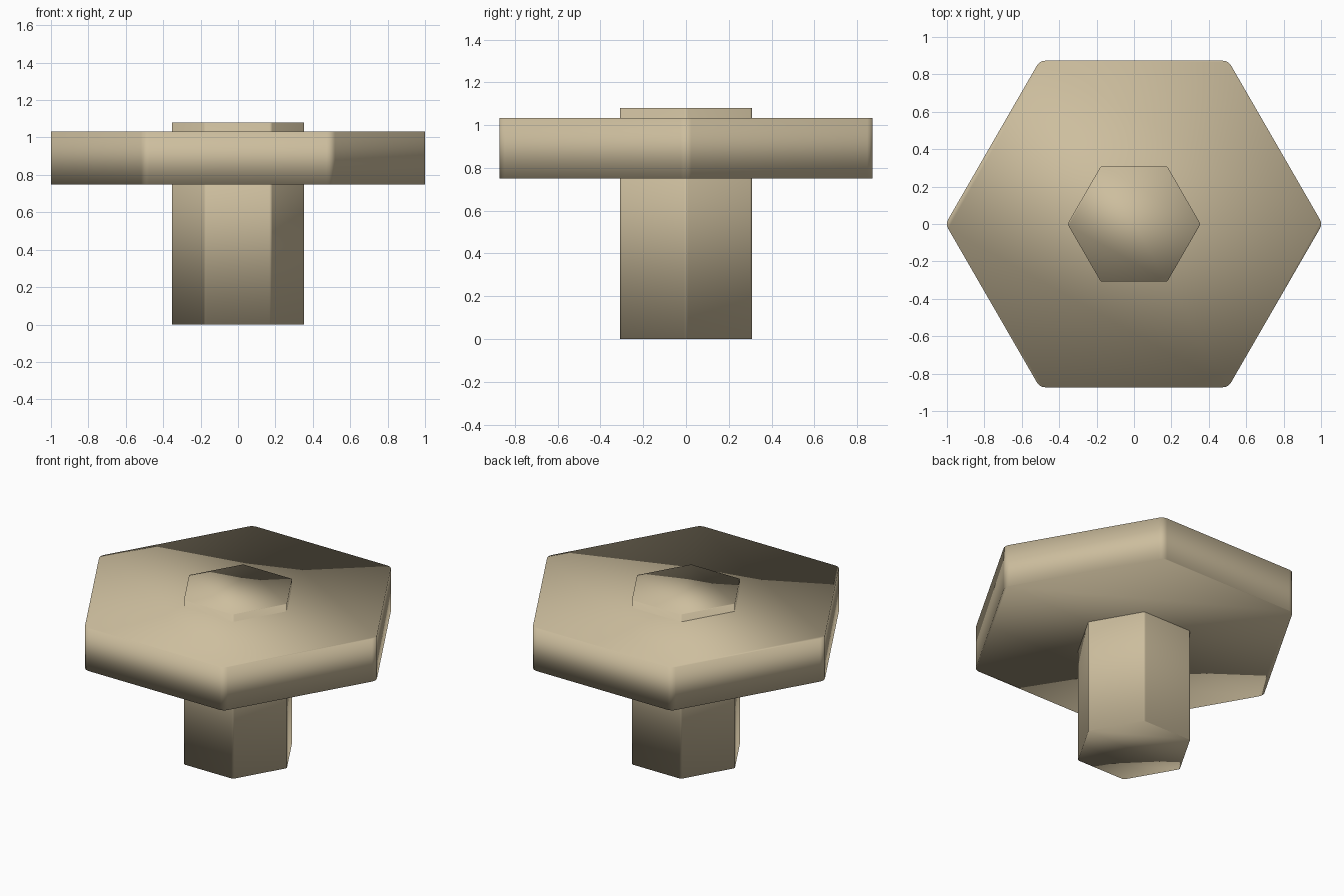
import bpy, bmesh, math
from mathutils import Vector

if "Cube" in bpy.data.objects:
    bpy.data.objects.remove(bpy.data.objects["Cube"])

tan = bpy.data.materials.new("warm_tan")
tan.diffuse_color = (0.61, 0.515, 0.342, 1.0)
tan.use_nodes = True
tan.node_tree.nodes["Principled BSDF"].inputs["Base Color"].default_value = tan.diffuse_color


def rounded_hex(apothem, radius, steps=4):
    """Outline of a hexagon with points on +-x and softly rounded corners."""
    centre = (apothem - radius) / math.cos(math.pi / 6)
    points = []
    for i in range(6):
        a = math.radians(60 * i)
        c = Vector((math.cos(a), math.sin(a))) * centre
        for k in range(steps + 1):
            b = a + math.radians(-30 + 60 * k / steps)
            points.append(c + Vector((math.cos(b), math.sin(b))) * radius)
    return points


def hex_prism(name, apothem, radius, z0, z1):
    bm = bmesh.new()
    base = bm.faces.new([bm.verts.new((p.x, p.y, z0)) for p in rounded_hex(apothem, radius)])
    top = bmesh.ops.extrude_face_region(bm, geom=[base], use_keep_orig=True)
    moved = [v for v in top["geom"] if isinstance(v, bmesh.types.BMVert)]
    bmesh.ops.translate(bm, verts=moved, vec=(0, 0, z1 - z0))
    bmesh.ops.recalc_face_normals(bm, faces=bm.faces)
    for f in bm.faces:
        f.smooth = True  # the whole part is smooth shaded, caps included
    mesh = bpy.data.meshes.new(name)
    bm.to_mesh(mesh)
    bm.free()
    mesh.materials.append(tan)
    obj = bpy.data.objects.new(name, mesh)
    bpy.context.collection.objects.link(obj)
    return obj


# Stem runs from the ground up through the plate
hex_prism("stem", 0.308, 0.0175, 0.0, 1.08)
# Wide hexagonal plate near the top
hex_prism("plate", 0.873, 0.05, 0.75, 1.032)
